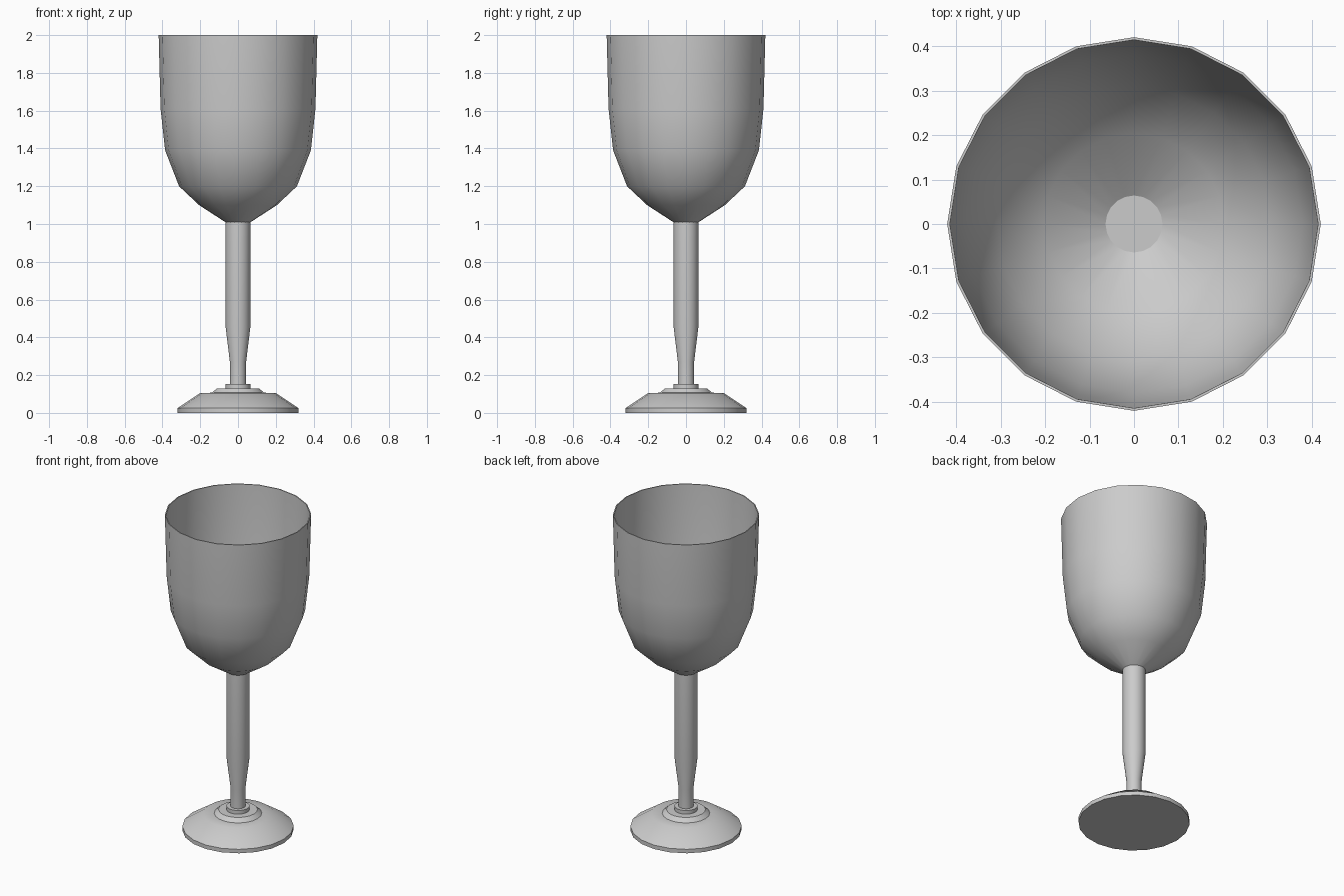
import bpy, bmesh, math

if "Cube" in bpy.data.objects:
    bpy.data.objects.remove(bpy.data.objects["Cube"])


def lathe(name, profile, sides, angle=35):
    """Revolve (radius, z) points about z; radius 0 makes a pole."""
    bm = bmesh.new()
    rings = []
    for r, z in profile:
        if r == 0:
            rings.append([bm.verts.new((0, 0, z))] * sides)
        else:
            rings.append([bm.verts.new((r * math.cos(2 * math.pi * i / sides),
                                        r * math.sin(2 * math.pi * i / sides), z))
                          for i in range(sides)])
    for a, b in zip(rings, rings[1:]):
        for i in range(sides):
            j = (i + 1) % sides
            quad = list(dict.fromkeys((a[i], a[j], b[j], b[i])))
            bm.faces.new(quad)
    bmesh.ops.recalc_face_normals(bm, faces=bm.faces)
    mesh = bpy.data.meshes.new(name)
    bm.to_mesh(mesh)
    bm.free()
    obj = bpy.data.objects.new(name, mesh)
    bpy.context.collection.objects.link(obj)
    bpy.ops.object.select_all(action='DESELECT')
    obj.select_set(True)
    bpy.context.view_layer.objects.active = obj
    bpy.ops.object.shade_smooth_by_angle(angle=math.radians(angle))
    return obj


# Foot: flat disc with sloped top and a small raised step
lathe("foot", [(0, 0), (0.32, 0), (0.32, 0.025), (0.20, 0.105), (0.137, 0.107),
               (0.112, 0.13), (0, 0.13)], 20)

# Collar where the stem meets the foot
lathe("collar", [(0, 0.125), (0.066, 0.125), (0.066, 0.153), (0, 0.153)], 32)

# Stem: narrow below, flaring to a straight shaft that closes the bowl bottom
lathe("stem", [(0, 0.14), (0.043, 0.14), (0.043, 0.27), (0.065, 0.45),
               (0.066, 1.015), (0, 1.015)], 32)

# Bowl: thin-walled cup, open at the bottom around the stem
outer = [(0.064, 1.008), (0.206, 1.10), (0.312, 1.20), (0.386, 1.39),
         (0.41, 1.61), (0.42, 2.0)]
inner = [(0.414, 2.0), (0.404, 1.61), (0.38, 1.392), (0.308, 1.205),
         (0.203, 1.106), (0.064, 1.015)]
lathe("bowl", outer + inner + outer[:1], 20)
